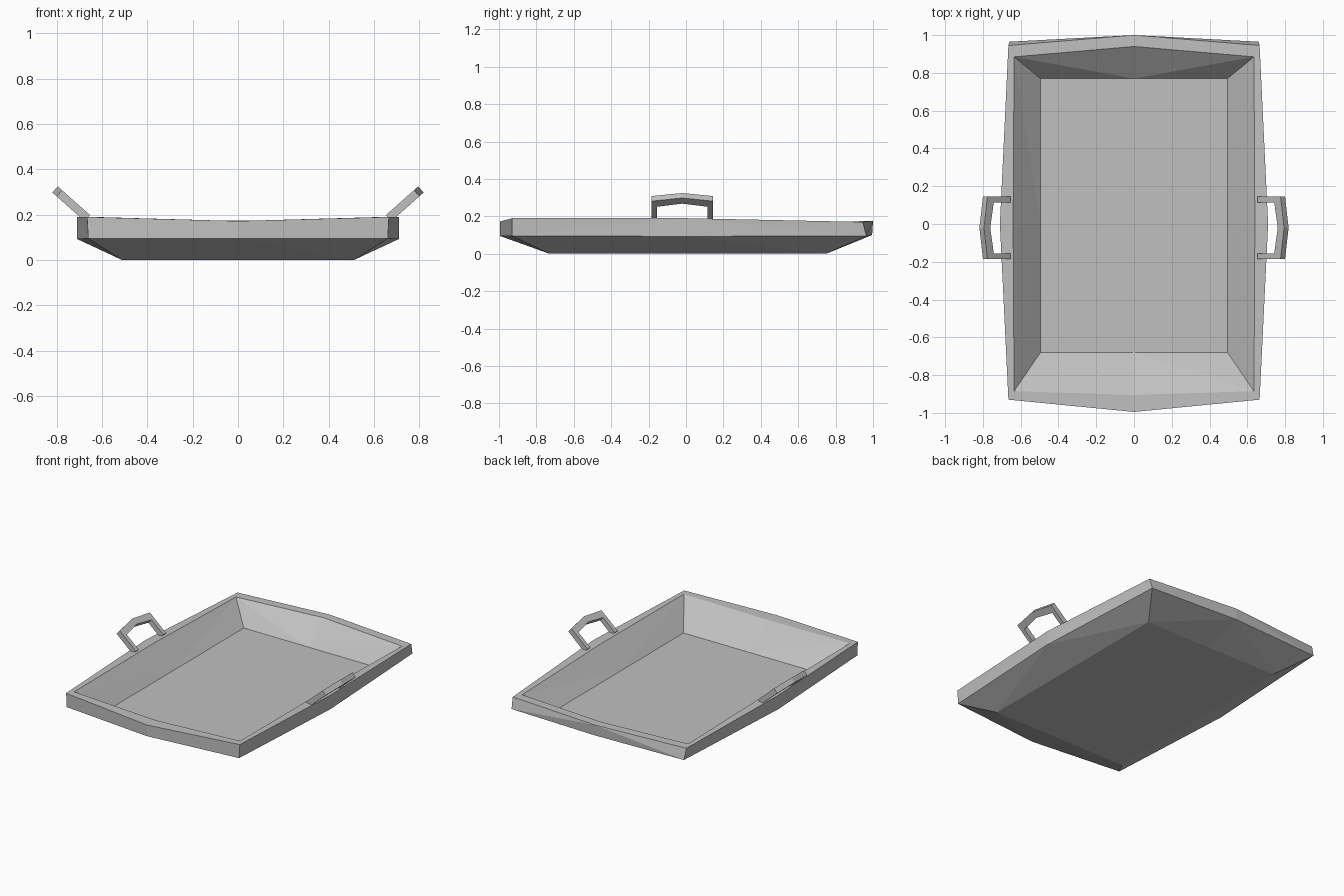
import bpy
import bmesh
from mathutils import Vector

cube = bpy.data.objects.get("Cube")
if cube:
    bpy.data.objects.remove(cube, do_unlink=True)

metal = bpy.data.materials.new("grey_metal")
metal.use_nodes = True
GREY = (0.53, 0.53, 0.53, 1)
metal.diffuse_color = GREY
metal.node_tree.nodes["Principled BSDF"].inputs["Base Color"].default_value = GREY


def finish(bm, name):
    bmesh.ops.recalc_face_normals(bm, faces=bm.faces)
    mesh = bpy.data.meshes.new(name)
    bm.to_mesh(mesh)
    bm.free()
    mesh.materials.append(metal)
    obj = bpy.data.objects.new(name, mesh)
    bpy.context.collection.objects.link(obj)
    return obj


def ring(bm, front_corner, side, back_corner, back, front):
    """Eight points: mirrored corners and sides, alternating with the middles."""
    half = [front_corner, side, back_corner]
    mirrored = [(-x, y, z) for x, y, z in reversed(half)]
    points = half + [(0, *back)] + mirrored + [(0, *front)]
    return [bm.verts.new(p) for p in points]


def loft(bm, a, b, from_corner):
    """Join two rings with triangles, splitting from ring a's corners or middles."""
    for i in range(8):
        j = (i + 1) % 8
        if (i % 2 == 0) == from_corner:
            tris = ((a[i], a[j], b[j]), (a[i], b[j], b[i]))
        else:
            tris = ((a[i], a[j], b[i]), (a[j], b[j], b[i]))
        for tri in tris:
            bm.faces.new(tri)


# Tray: underside, outer wall, rim, inner wall and floor
bm = bmesh.new()
base = ring(bm, (0.51, -0.73, 0), (0.51, 0, 0), (0.51, 0.75, 0),
            (0.735, 0.008), (-0.73, 0))
belt = ring(bm, (0.66, -0.93, 0.095), (0.71, 0, 0.093), (0.66, 0.965, 0.095),
            (0.995, 0.1), (-0.995, 0.095))
rim_outer = ring(bm, (0.665, -0.93, 0.19), (0.71, 0, 0.19), (0.665, 0.945, 0.17),
                 (1.0, 0.175), (-0.995, 0.172))
rim_inner = ring(bm, (0.635, -0.885, 0.19), (0.64, 0, 0.19), (0.635, 0.885, 0.17),
                 (0.94, 0.175), (-0.905, 0.172))
floor = ring(bm, (0.495, -0.68, 0.037), (0.495, 0, 0.037), (0.495, 0.77, 0.037),
             (0.77, 0.037), (-0.68, 0.037))
loft(bm, belt, base, False)
loft(bm, belt, rim_outer, True)
loft(bm, rim_outer, rim_inner, True)
loft(bm, rim_inner, floor, True)
bm.faces.new(floor)
bm.faces.new(base)
finish(bm, "tray")

# Handles: a bent U profile leaning outwards, given a thickness
OUTER = [(-0.185, -0.03), (-0.185, 0.135), (-0.02, 0.16), (0.145, 0.135), (0.145, -0.03)]
INNER = [(0.115, -0.03), (0.115, 0.09), (-0.02, 0.115), (-0.155, 0.09), (-0.155, -0.03)]
THICK = 0.036

for name, side in (("left_handle", 1), ("right_handle", -1)):
    foot = Vector((side * 0.687, 0, 0.205))
    lean = Vector((side * 0.747, 0, 0.664))
    across = Vector((side * -0.664, 0, 0.747)) * THICK
    bm = bmesh.new()
    outline = [foot + lean * u + Vector((0, y, 0)) - across / 2 for y, u in OUTER + INNER]
    verts = [bm.verts.new(p) for p in outline]
    # four strips, one for each straight length
    strips = [bm.faces.new((verts[i], verts[i + 1], verts[8 - i], verts[9 - i]))
              for i in range(4)]
    solid = bmesh.ops.extrude_face_region(bm, geom=strips, use_keep_orig=True)
    moved = [g for g in solid["geom"] if isinstance(g, bmesh.types.BMVert)]
    bmesh.ops.translate(bm, verts=moved, vec=across)
    finish(bm, name)
